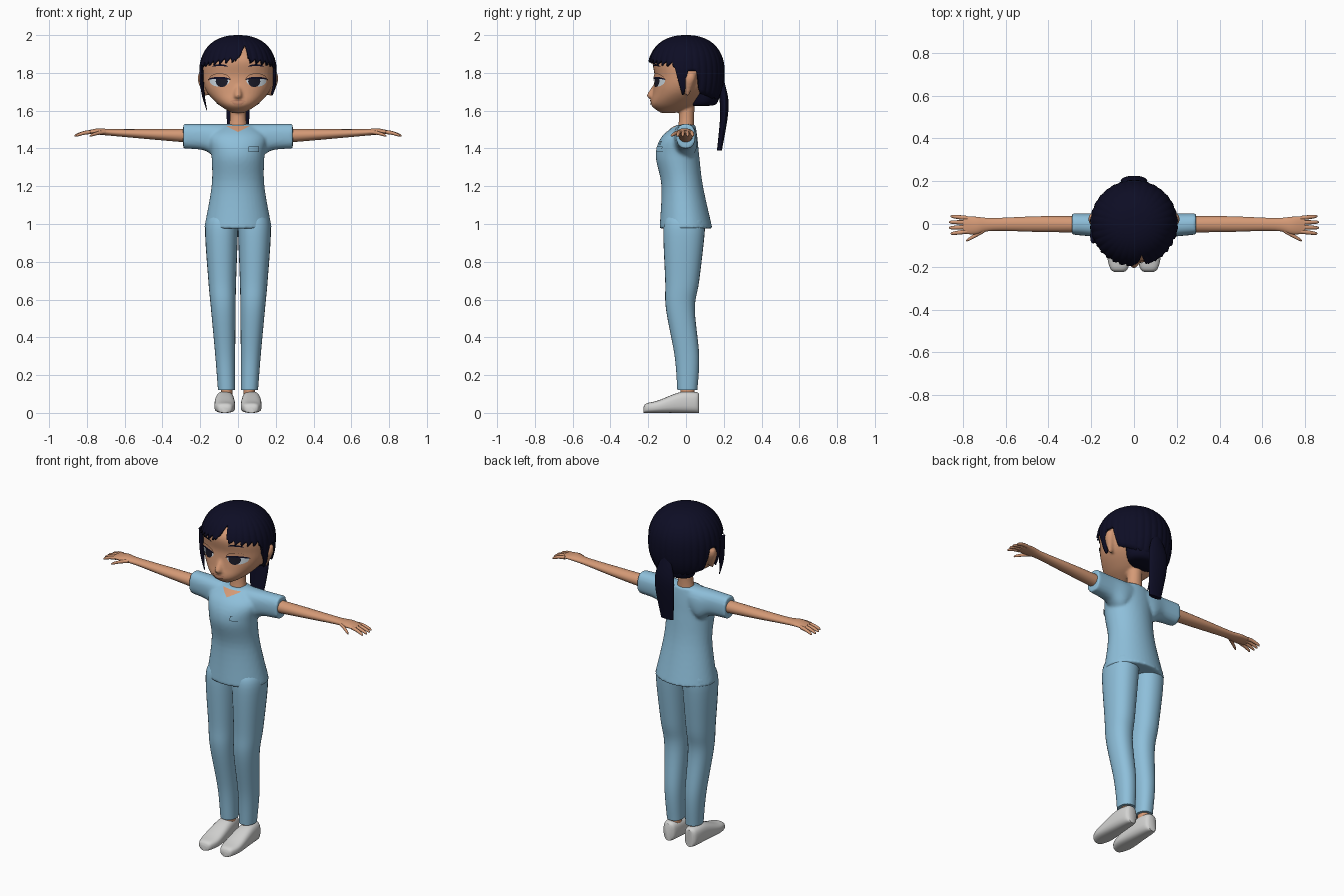
import bpy, bmesh, math
from mathutils import Vector
from mathutils.bvhtree import BVHTree

default_cube = bpy.data.objects.get("Cube")
if default_cube:
    bpy.data.objects.remove(default_cube, do_unlink=True)


def material(name, red, green, blue):
    mat = bpy.data.materials.new(name)
    mat.use_nodes = True
    colour = (red, green, blue, 1)
    mat.diffuse_color = colour
    mat.node_tree.nodes["Principled BSDF"].inputs["Base Color"].default_value = colour
    return mat


SKIN = material("warm_skin", .66, .32, .18)
BLUE = material("scrub_blue", .27, .52, .7)
HAIR = material("blue_black_hair", .004, .004, .018)
SHOE = material("pale_grey_shoe", .65, .65, .64)
WHITE = material("eye_white", .62, .7, .76)
IRIS = material("dark_iris", .01, .01, .02)
LIPS = material("soft_lips", .52, .23, .14)


def finish(name, bm, mat, mirror=False):
    bmesh.ops.remove_doubles(bm, verts=bm.verts, dist=.0001)
    bmesh.ops.recalc_face_normals(bm, faces=bm.faces)
    mesh = bpy.data.meshes.new(name)
    bm.to_mesh(mesh)
    bm.free()
    mesh.materials.append(mat)
    ob = bpy.data.objects.new(name, mesh)
    bpy.context.collection.objects.link(ob)
    if mirror:
        ob.modifiers.new("mirror", "MIRROR").use_mirror_merge = False
    bpy.ops.object.select_all(action="DESELECT")
    ob.select_set(True)
    bpy.context.view_layer.objects.active = ob
    bpy.ops.object.shade_smooth_by_angle(angle=math.radians(50))
    return ob


def smooth_rings(rings, between=6):
    # smooth in-between rings, with slopes taken from the neighbours
    result = []
    last = len(rings) - 1
    for i in range(last):
        start, end = Vector(rings[i]), Vector(rings[i + 1])
        slope_in = (end - Vector(rings[max(i - 1, 0)])) / 2
        slope_out = (Vector(rings[min(i + 2, last)]) - start) / 2
        for step in range(between):
            t = step / between
            ease = t * t * (3 - 2 * t)
            result.append(start.lerp(end, ease) + slope_in * t * (1 - t) ** 2
                          - slope_out * t * t * (1 - t))
    return result + [Vector(rings[last])]


def rounded(angle_cos, low, high, power):
    reach = math.copysign(abs(angle_cos) ** (2 / power), angle_cos)
    return (low + high) / 2 + (high - low) / 2 * reach


def loft(bm, rings, axis="z", flip=1, sides=28, power=2):
    # each ring: position on the axis, then low and high extents on the other two axes
    loops = []
    for t, low_a, high_a, low_b, high_b in smooth_rings(rings):
        loop = []
        for i in range(sides):
            angle = math.tau * i / sides
            a = rounded(math.cos(angle), low_a, high_a, power)
            b = rounded(math.sin(angle), low_b, high_b, power)
            x, y, z = {"x": (t, a, b), "y": (a, t, b), "z": (a, b, t)}[axis]
            loop.append(bm.verts.new((x * flip, y, max(z, 0))))
        loops.append(loop)
    for lower, upper in zip(loops, loops[1:]):
        for i in range(sides):
            bm.faces.new((lower[i - 1], lower[i], upper[i], upper[i - 1]))
    bm.faces.new(loops[0])
    bm.faces.new(loops[-1])


def centred(rings):
    # rings given as height, half width, front and back
    return [(z, -half, half, front, back) for z, half, front, back in rings]


def part(name, rings, mat, axis="z", mirror=False, power=2):
    bm = bmesh.new()
    loft(bm, rings, axis, power=power)
    return finish(name, bm, mat, mirror)


def fuse(ob, voxel):
    remesh = ob.modifiers.new("fuse", "REMESH")
    remesh.mode = "VOXEL"
    remesh.voxel_size = voxel
    remesh.use_smooth_shade = True
    soften = ob.modifiers.new("soften", "SMOOTH")
    soften.iterations = 3
    bpy.context.view_layer.update()
    return BVHTree.FromObject(ob, bpy.context.evaluated_depsgraph_get())


def plate(name, surface, left, right, low, high, mat, lift, mirror=False):
    # thin plate laid on a surface, between two height functions of u in 0..1
    bm = bmesh.new()
    columns, rows = 20, 6
    grid = []
    for i in range(columns + 1):
        u = (1 - math.cos(math.pi * i / columns)) / 2
        x = left + (right - left) * u
        column = []
        for j in range(rows + 1):
            z = low(u) + (high(u) - low(u)) * j / rows
            hit = surface.ray_cast(Vector((x, -1, z)), Vector((0, 1, 0)))[0]
            y = hit.y if hit else 0
            column.append(bm.verts.new((x, y - lift, z)))
        grid.append(column)
    for p, q in zip(grid, grid[1:]):
        for j in range(rows):
            bm.faces.new((p[j], q[j], q[j + 1], p[j + 1]))
    return finish(name, bm, mat, mirror)


def arc(base, rise):
    return lambda u: base + rise * math.sqrt(max(0, 1 - (2 * u - 1) ** 2))


def level(height):
    return lambda u: height


# Tunic: body and sleeves fused into one garment
bm = bmesh.new()
loft(bm, centred([(.975, .18, -.14, .14), (1.2, .14, -.13, .09), (1.36, .14, -.16, .07),
                  (1.46, .15, -.13, .06), (1.525, .09, -.05, .05)]), sides=40)
for side in (1, -1):
    loft(bm, [(.02, -.05, .05, 1.42, 1.53), (.1, -.07, .06, 1.35, 1.53),
              (.18, -.06, .05, 1.39, 1.53), (.29, -.05, .05, 1.4, 1.53)], "x", side, power=2.4)
tunic = fuse(finish("tunic", bm, BLUE), .009)
plate("neckline", tunic, -.06, .06, lambda u: 1.487 + .03 * abs(2 * u - 1), level(1.518), SKIN, .004)
plate("chest_pocket", tunic, .055, .11, level(1.38), level(1.41), BLUE, .009)
plate("pocket_clip", tunic, .073, .092, level(1.42), level(1.44), BLUE, .007)

# Trousers, ankles and shoes
part("trouser_legs", [(1.05, 0, .15, -.1, .09), (.97, 0, .174, -.12, .1),
                      (.7, .01, .157, -.11, .07), (.55, .013, .143, -.106, .047),
                      (.3, .015, .12, -.06, .07), (.12, .016, .106, -.046, .06)],
     BLUE, mirror=True, power=2.2)
part("ankles", [(.04, .03, .09, -.03, .045), (.2, .03, .09, -.03, .045)], SKIN, mirror=True)
shoe_shape = [(-.225, .02, .03), (-.21, .04, .05), (-.15, .055, .065), (-.03, .05, .11),
              (.05, .04, .11), (.07, .025, .1)]
part("shoes", [(y, .07 - half, .07 + half, 0, top) for y, half, top in shoe_shape],
     SHOE, "y", True, 2.8)

# Arms with palms, fingers and thumbs
bm = bmesh.new()
loft(bm, [(.25, -.04, .037, 1.43, 1.503), (.45, -.037, .036, 1.447, 1.502),
          (.66, -.032, .028, 1.466, 1.502), (.74, -.048, .034, 1.473, 1.506),
          (.8, -.045, .035, 1.477, 1.494)], "x")
digits = [(.78, .028 - .021 * i, .036 - .027 * i, .87 - .008 * abs(i - 1.5)) for i in range(4)]
thumb = (.7, -.03, -.078, .785)
for root, root_y, tip_y, tip in digits + [thumb]:
    rings = []
    for t in (0, .4, .8, .95, 1):
        radius = .002 + .008 * math.sqrt(1 - t ** 4)
        x, y, z = root + (tip - root) * t, root_y + (tip_y - root_y) * t, 1.486 - .02 * t * t
        rings.append((x, y - radius, y + radius, z - radius, z + radius))
    loft(bm, rings, "x", sides=12)
finish("arms_and_hands", bm, SKIN, True)

# Head with neck, nose and ears fused
bm = bmesh.new()
loft(bm, centred([(1.587, .03, -.13, -.06), (1.63, .1, -.184, .04), (1.7, .165, -.175, .12),
                  (1.78, .19, -.166, .16), (1.88, .18, -.172, .17), (1.97, .08, -.08, .08)]),
     sides=40, power=2.15)
loft(bm, centred([(1.47, .06, -.05, .045), (1.56, .043, -.037, .043), (1.68, .043, -.037, .05)]))
loft(bm, centred([(1.66, .01, -.186, -.15), (1.68, .022, -.208, -.15), (1.74, .01, -.17, -.14)]))
for side in (1, -1):
    loft(bm, [(1.68, .16, .185, 0, .015), (1.76, .16, .213, -.01, .05),
              (1.8, .17, .208, .01, .05)], flip=side)
face = fuse(finish("head", bm, SKIN), .008)

# Eyes, lids, lashes, brows and mouth
plate("eye_whites", face, .045, .15, arc(1.757, -.03), arc(1.757, .03), WHITE, .003, True)
plate("irises", face, .054, .118, arc(1.755, -.03), arc(1.755, .03), IRIS, .005, True)
plate("upper_lids", face, .04, .154, arc(1.764, .012), arc(1.764, .034), SKIN, .009, True)
plate("lashes", face, .04, .158, arc(1.76, .009), arc(1.763, .016), HAIR, .0095, True)
plate("eyebrows", face, .055, .135, arc(1.83, .006), arc(1.832, .014), HAIR, .006, True)
plate("upper_lip", face, -.04, .04, level(1.648), arc(1.648, .009), LIPS, .005)
plate("lower_lip", face, -.032, .032, arc(1.643, -.012), level(1.643), LIPS, .006)


# Hair cap: rounded dome cut off along a hairline with fringe, part and side locks
def dome_radius(z):
    rise = (z - 1.8) / (.2 if z > 1.8 else .23)
    return .206 * max(0, 1 - abs(rise) ** 2.3) ** (1 / 2.3)


def follow(line, value):
    for (start, low), (end, high) in zip(line, line[1:]):
        if value <= end:
            return low + (high - low) * (value - start) / (end - start)


PART = [(-4, 1.86), (14, 1.95), (17, 1.86)]
HAIRLINE = [(0, 1.86), (73, 1.83), (84, 1.68), (88, 1.69), (92, 1.81),
            (106, 1.81), (113, 1.69), (180, 1.63)]


def hairline(degrees):
    if PART[0][0] <= degrees <= PART[-1][0]:
        return follow(PART, degrees)
    fringe = .003 * (degrees % 10) if abs(degrees) < 70 else 0
    return follow(HAIRLINE, abs(degrees)) + fringe


bm = bmesh.new()
steps, rows = 288, 24
columns = []
for i in range(steps):
    degrees = 360 * i / steps - 180
    angle = math.radians(degrees)
    column = []
    for j in range(rows + 1):
        drop = (2 - hairline(degrees)) * (j / rows) ** 2
        groove = 1 - .02 * (1 - abs(math.sin(angle * 16))) * j / rows
        radius = dome_radius(2 - drop) * groove
        column.append(bm.verts.new((radius * math.sin(angle), -radius * math.cos(angle), 2 - drop)))
    columns.append(column)
for i in range(steps):
    p, q = columns[i - 1], columns[i]
    for j in range(rows):
        bm.faces.new((p[j], q[j], q[j + 1], p[j + 1]))
shell = finish("hair_cap", bm, HAIR).modifiers.new("thickness", "SOLIDIFY")
shell.thickness = .012

# Gathered hair at the nape, ponytail and long side lock
part("nape_hair", centred([(1.625, .07, .04, .12), (1.65, .12, .03, .17), (1.8, .15, .05, .18)]), HAIR)
part("ponytail", centred([(1.765, .025, .175, .2), (1.66, .058, .178, .224),
                          (1.56, .06, .18, .22), (1.39, .04, .164, .19)]), HAIR)
part("long_side_lock", [(1.84, -.205, -.185, -.09, -.02), (1.7, -.195, -.178, -.09, -.05),
                        (1.6, -.166, -.163, -.085, -.08)], HAIR)
